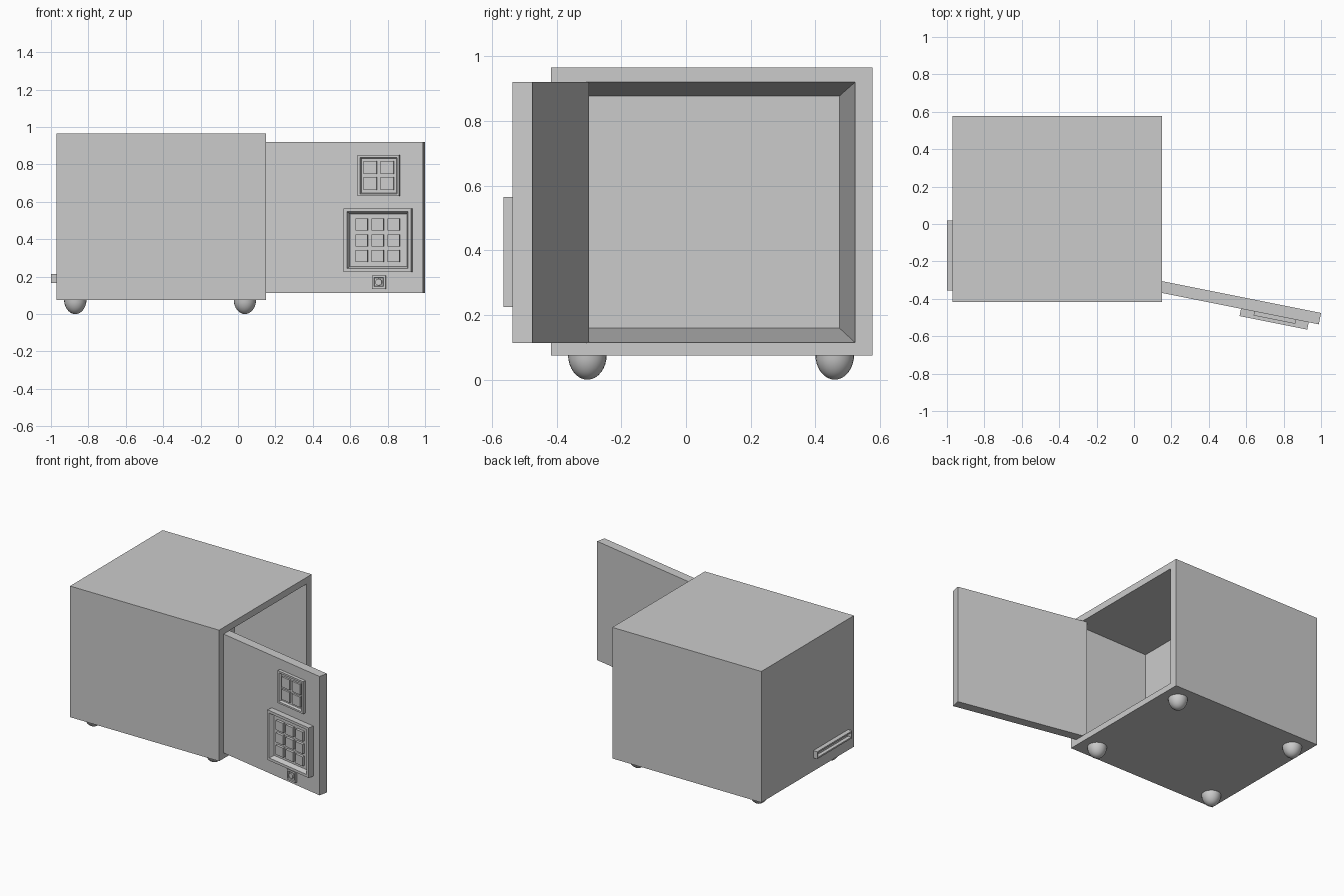
import bpy, bmesh, math
from mathutils import Matrix, Vector

if "Cube" in bpy.data.objects:
    bpy.data.objects.remove(bpy.data.objects["Cube"])


def frame(origin, u):
    """Local frame: u horizontal, v up, w pointing out of the surface."""
    u = Vector(u).normalized()
    v = Vector((0, 0, 1))
    m = Matrix((u, v, u.cross(v))).transposed().to_4x4()
    m.translation = Vector(origin)
    return m


def loft(name, m, rings):
    """Skin rectangles (u0, u1, v0, v1, w) in order and cap both ends."""
    bm = bmesh.new()
    loops = [[bm.verts.new(m @ Vector(p)) for p in
              ((a, c, w), (b, c, w), (b, d, w), (a, d, w))]
             for a, b, c, d, w in rings]
    for lo, hi in zip(loops, loops[1:]):
        for i in range(4):
            j = (i + 1) % 4
            bm.faces.new((lo[i], lo[j], hi[j], hi[i]))
    bm.faces.new(loops[0][::-1])
    bm.faces.new(loops[-1])
    me = bpy.data.meshes.new(name)
    bm.to_mesh(me)
    bm.free()
    ob = bpy.data.objects.new(name, me)
    bpy.context.collection.objects.link(ob)
    return ob


def box(name, m, a, b, c, d, w0, w1):
    return loft(name, m, [(a, b, c, d, w0), (a, b, c, d, w1)])


def tray(name, m, a, b, c, d, w0, w1, rim, slope, floor):
    """Raised panel with a rim and a sunken, sloped recess."""
    s = rim + slope
    return loft(name, m, [(a, b, c, d, w0), (a, b, c, d, w1),
                          (a + rim, b - rim, c + rim, d - rim, w1),
                          (a + s, b - s, c + s, d - s, floor)])


def keys(name, m, us, vs, size, w0, w1):
    h = size / 2
    for r, v in enumerate(vs):
        for c, u in enumerate(us):
            box(f"{name}_{r}_{c}", m, u - h, u + h, v - h, v + h, w0, w1)


# Cabinet with tapered cavity, open towards +x
body = frame((0, 0, 0), (0, 1, 0))
loft("cabinet", body, [(-0.417, 0.577, 0.075, 0.965, -0.97),
                       (-0.417, 0.577, 0.075, 0.965, 0.15),
                       (-0.368, 0.523, 0.115, 0.92, 0.15),
                       (-0.32, 0.474, 0.16, 0.877, -0.36)])

# Open door
door = frame((0.1225, -0.30, 0), (0.98, -0.196, 0))
F = 0.062
box("door", door, 0, 0.895, 0.113, 0.92, 0, F)

# Large keypad
tray("keypad_frame", door, 0.471, 0.84, 0.225, 0.565, F - 0.005, 0.102, 0.018, 0.012, 0.072)
keys("keypad_key", door, (0.566, 0.654, 0.741), (0.31, 0.394, 0.478), 0.064, 0.07, 0.09)

# Small upper button panel
tray("button_panel", door, 0.544, 0.771, 0.63, 0.85, F - 0.005, 0.084, 0.012, 0.006, 0.068)
keys("panel_button", door, (0.611, 0.704), (0.698, 0.783), 0.07, 0.066, 0.08)

# Lock plate and round lock
tray("lock_plate", door, 0.62, 0.695, 0.135, 0.207, F - 0.005, 0.078, 0.012, 0.002, 0.07)
bpy.ops.mesh.primitive_cylinder_add(vertices=16, radius=0.018, depth=0.012)
lock = bpy.context.object
lock.name = "lock"
lock.matrix_world = door @ Matrix.Translation((0.657, 0.171, 0.074))

# Handle with groove on the closed end
rear = frame((-0.97, 0, 0), (0, -1, 0))
tray("rear_handle", rear, -0.02, 0.355, 0.165, 0.215, -0.005, 0.03, 0.010, 0.002, 0.008)

# Rounded feet
for i, x in enumerate((-0.87, 0.037)):
    for j, y in enumerate((-0.305, 0.46)):
        bpy.ops.mesh.primitive_uv_sphere_add(segments=24, ring_count=16, radius=1,
                                             location=(x, y, 0.078))
        foot = bpy.context.object
        foot.name = f"foot_{i}_{j}"
        foot.scale = (0.06, 0.06, 0.078)
        bm = bmesh.new()
        bm.from_mesh(foot.data)
        bmesh.ops.delete(bm, geom=[v for v in bm.verts if v.co.z > 0.01], context='VERTS')
        bm.to_mesh(foot.data)
        bm.free()
        bpy.ops.object.shade_smooth_by_angle(angle=math.radians(40))
